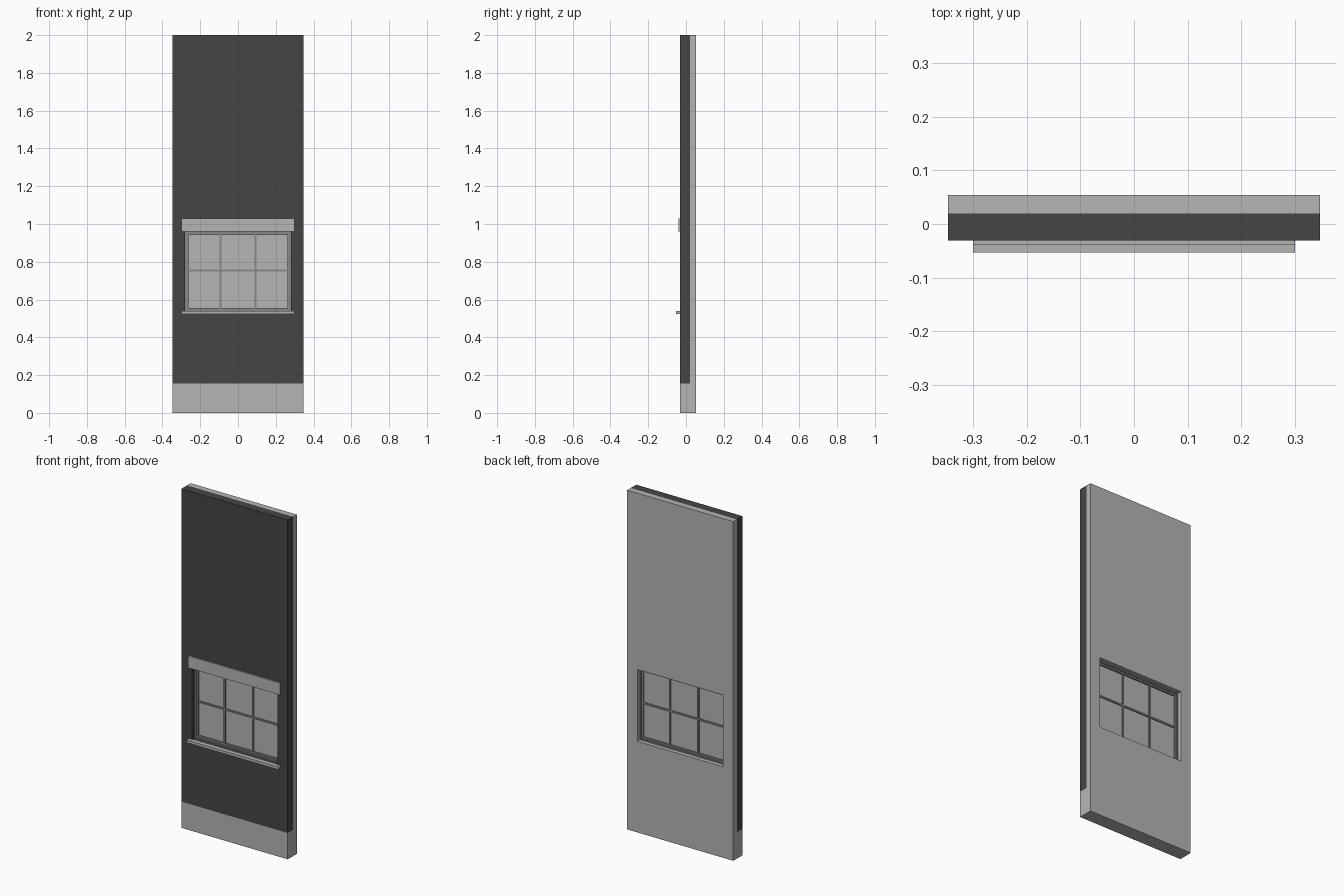
import bpy
import bmesh

cube = bpy.data.objects.get("Cube")
if cube:
    bpy.data.objects.remove(cube, do_unlink=True)


def material(name, rgb):
    mat = bpy.data.materials.new(name)
    mat.use_nodes = True
    color = (*rgb, 1.0)
    mat.diffuse_color = color
    mat.node_tree.nodes["Principled BSDF"].inputs["Base Color"].default_value = color
    return mat


light = material("light grey", (0.46, 0.46, 0.45))
dark = material("charcoal", (0.06, 0.06, 0.06))
mid = material("frame grey", (0.25, 0.25, 0.25))


def finish(name, bm, mat):
    bmesh.ops.recalc_face_normals(bm, faces=bm.faces)
    mesh = bpy.data.meshes.new(name)
    bm.to_mesh(mesh)
    bm.free()
    mesh.materials.append(mat)
    obj = bpy.data.objects.new(name, mesh)
    bpy.context.collection.objects.link(obj)
    return obj


def corners(bm, rect, y):
    x0, x1, z0, z1 = rect
    return [bm.verts.new((x, y, z)) for x, z in ((x0, z0), (x1, z0), (x1, z1), (x0, z1))]


def slab(name, rect, y0, y1, mat):
    """Solid box from a front rectangle and a depth range."""
    bm = bmesh.new()
    a, b = corners(bm, rect, y0), corners(bm, rect, y1)
    bm.faces.new(a)
    bm.faces.new(b)
    for i in range(4):
        j = (i + 1) % 4
        bm.faces.new((a[i], a[j], b[j], b[i]))
    return finish(name, bm, mat)


def ring(name, outer, inner, y0, y1, mat):
    """Rectangular panel with a rectangular through opening."""
    bm = bmesh.new()
    loops = [corners(bm, r, y) for r, y in ((outer, y0), (outer, y1), (inner, y1), (inner, y0))]
    for k in range(4):
        a, b = loops[k], loops[(k + 1) % 4]
        for i in range(4):
            j = (i + 1) % 4
            bm.faces.new((a[i], a[j], b[j], b[i]))
    return finish(name, bm, mat)


def inset(rect, d):
    return (rect[0] + d, rect[1] - d, rect[2] + d, rect[3] - d)


W = 0.346
FRONT, SEAM, BACK = -0.031, 0.02, 0.054
BASE = 0.155
opening = (-0.28, 0.28, 0.537, 0.96)

# Wall layers and plinth
ring("outer_wall", (-W, W, BASE, 2.0), opening, FRONT, SEAM, dark)
ring("inner_wall", (-W, W, 0.0, 2.0), opening, SEAM, BACK, light)
slab("wall_base", (-W, W, 0.0, BASE), FRONT, SEAM, light)

# Window frame, sash and pane
sash = inset(opening, 0.008)
clear = inset(sash, 0.01)
ring("window_frame", opening, sash, -0.004, 0.03, mid)
ring("window_sash", sash, clear, 0.002, 0.024, mid)
slab("window_pane", clear, 0.011, 0.015, light)

# Glazing bars
for i, x in enumerate((-0.092, 0.092)):
    slab(f"upright_bar_{i + 1}", (x - 0.005, x + 0.005, clear[2], clear[3]), 0.004, 0.022, mid)
slab("cross_bar", (clear[0], clear[1], 0.748, 0.758), 0.005, 0.021, mid)

# Lintel and sill
slab("lintel", (-0.3, 0.3, 0.96, 1.03), -0.039, FRONT, light)
slab("sill", (-0.3, 0.3, 0.524, 0.54), -0.053, FRONT, light)
